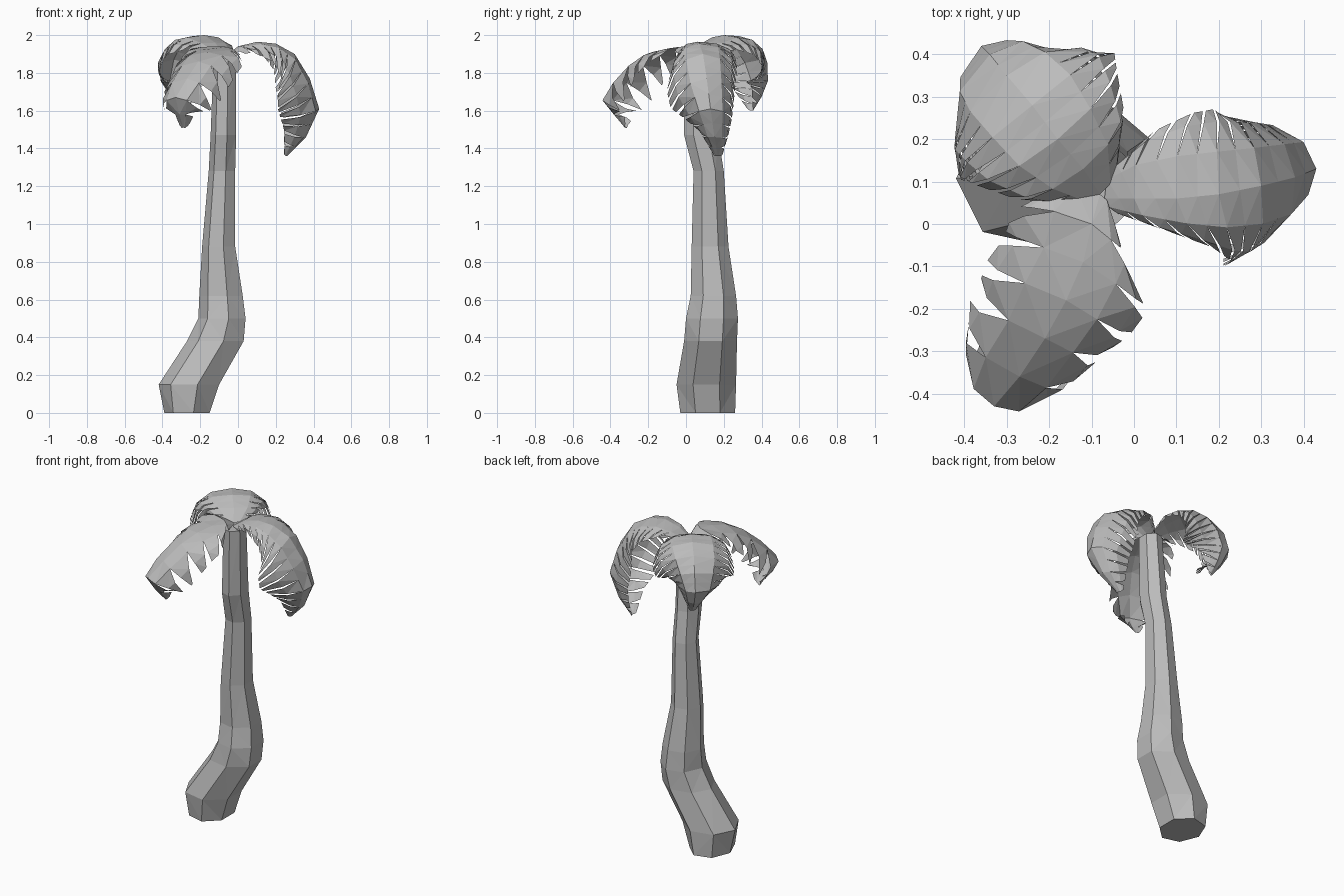
import bpy, bmesh, math, random
from mathutils import Vector

random.seed(4)
if "Cube" in bpy.data.objects:
    bpy.data.objects.remove(bpy.data.objects["Cube"])

grey = bpy.data.materials.new("plain grey")
grey.use_nodes = True
GREY = (0.5, 0.5, 0.5, 1)
grey.diffuse_color = GREY
grey.node_tree.nodes["Principled BSDF"].inputs["Base Color"].default_value = GREY


def finish(bm, name):
    bmesh.ops.remove_doubles(bm, verts=bm.verts, dist=0.0005)
    mesh = bpy.data.meshes.new(name)
    bm.to_mesh(mesh)
    bm.free()
    mesh.materials.append(grey)
    obj = bpy.data.objects.new(name, mesh)
    bpy.context.collection.objects.link(obj)
    return obj


# Trunk: faceted rings given as height, x range, y range
def build_trunk(rings, sides=7):
    bm = bmesh.new()
    angles = [math.tau * (k + 0.5) / sides for k in range(sides)]
    cs, sn = [math.cos(a) for a in angles], [math.sin(a) for a in angles]
    fit = lambda v, vals, lo, hi: lo + (hi - lo) * (v - min(vals)) / (max(vals) - min(vals))
    loops = []
    for z, x0, x1, y0, y1 in rings:
        loops.append([bm.verts.new((fit(c, cs, x0, x1), fit(s, sn, y0, y1), z))
                      for c, s in zip(cs, sn)])
    for low, high in zip(loops, loops[1:]):
        for k in range(sides):
            n = (k + 1) % sides
            bm.faces.new((low[k], low[n], high[n], high[k]))
    bm.faces.new(loops[0][::-1])
    bm.faces.new(loops[-1])
    bmesh.ops.triangulate(bm, faces=[f for f in bm.faces if len(f.verts) == 4])
    return finish(bm, "trunk")


build_trunk([
    (0, -.39, -.15, -.03, .26),
    (.15, -.42, -.1, -.05, .265),
    (.38, -.27, .03, -.01, .27),
    (.5, -.21, .04, 0, .275),
    (.62, -.205, .025, .025, .265),
    (.88, -.19, -.015, .03, .225),
    (1.28, -.155, -.015, .04, .2),
    (1.47, -.145, -.01, -.01, .17),
    (1.88, -.13, -.01, -.01, .14),
])

# How far the leaf edge hangs below the rib, from root to tip
DROP = (.02, .05, .1, .15, .2, .22, .2, .11, .01)
# Arch across one half of a leaf: share of width, share of drop
ARCH = ((0, 0), (.5, .12), (.85, .5), (1, 1))


# Frond: arched canopy on a curved rib, with its rim slit into leaflets
def build_frond(name, rib, widths_left, widths_right, drop_left, drop_right, sweep, gap, split):
    bm = bmesh.new()
    rib = [Vector(p) for p in rib]
    along = rib[6] - rib[0]
    side = Vector((-along.y, along.x, 0)).normalized()
    last = len(rib) - 1
    for sign, widths, drop in ((1, widths_left, drop_left), (-1, widths_right, drop_right)):
        rows = []
        for i, p in enumerate(rib):
            t = (rib[min(i + 1, last)] - rib[max(i - 1, 0)]).normalized()
            n = t.cross(side).normalized()
            lean = sweep * min(1, widths[i] * 10)
            rows.append([p + side * sign * widths[i] * w - n * DROP[i] * drop * d
                         + t * lean * w * w for w, d in ARCH])
        # divide each stretch of rib into leaflets
        fine = [[p.lerp(q, k / split) for p, q in zip(a, b)]
                for a, b in zip(rows, rows[1:]) for k in range(split)] + [rows[-1]]
        for a, b in zip(fine, fine[1:]):
            trim = gap * random.uniform(.5, 1.4)
            for k in range(len(ARCH) - 1):
                # leaflets narrow towards the rim, leaving slits between them
                s0, s1 = (trim * max(0, j - 1) / 2 for j in (k, k + 1))
                quad = [a[k].lerp(b[k], s0 * .6), a[k].lerp(b[k], 1 - s0 * .4),
                        a[k + 1].lerp(b[k + 1], 1 - s1 * .4),
                        a[k + 1].lerp(b[k + 1], s1 * .6)]
                bm.faces.new([bm.verts.new(v) for v in quad[::sign]])
    bmesh.ops.triangulate(bm, faces=bm.faces[:])
    return finish(bm, name)


build_frond(
    "left_frond",
    [(-.07, .06, 1.89), (0, .06, 1.94), (.1, .06, 1.965), (.2, .07, 1.955), (.3, .09, 1.9),
     (.38, .11, 1.77), (.43, .13, 1.61), (.36, .15, 1.46), (.26, .17, 1.36)],
    (.09, .16, .2, .2, .18, .16, .13, .08, .02),
    (.04, .08, .12, .16, .18, .17, .12, .07, .02),
    .85, 1.1, .06, .4, 2)

build_frond(
    "back_frond",
    [(-.08, .07, 1.9), (-.12, .13, 1.96), (-.18, .2, 2), (-.24, .28, 1.995), (-.3, .35, 1.95),
     (-.34, .4, 1.87), (-.36, .42, 1.76), (-.33, .39, 1.67), (-.29, .35, 1.6)],
    (.07, .17, .22, .24, .24, .22, .17, .09, .02),
    (.07, .16, .21, .23, .21, .16, .11, .07, .02),
    1.1, 1.1, .02, .4, 2)

build_frond(
    "front_frond",
    [(-.08, .07, 1.9), (-.1, 0, 1.94), (-.12, -.09, 1.93), (-.16, -.18, 1.91),
     (-.21, -.27, 1.86), (-.27, -.36, 1.77), (-.33, -.43, 1.67), (-.31, -.38, 1.58),
     (-.29, -.32, 1.51)],
    (.04, .11, .18, .17, .15, .14, .12, .06, .02),
    (.12, .19, .2, .21, .19, .18, .12, .06, .02),
    .75, .75, .05, .75, 1)
